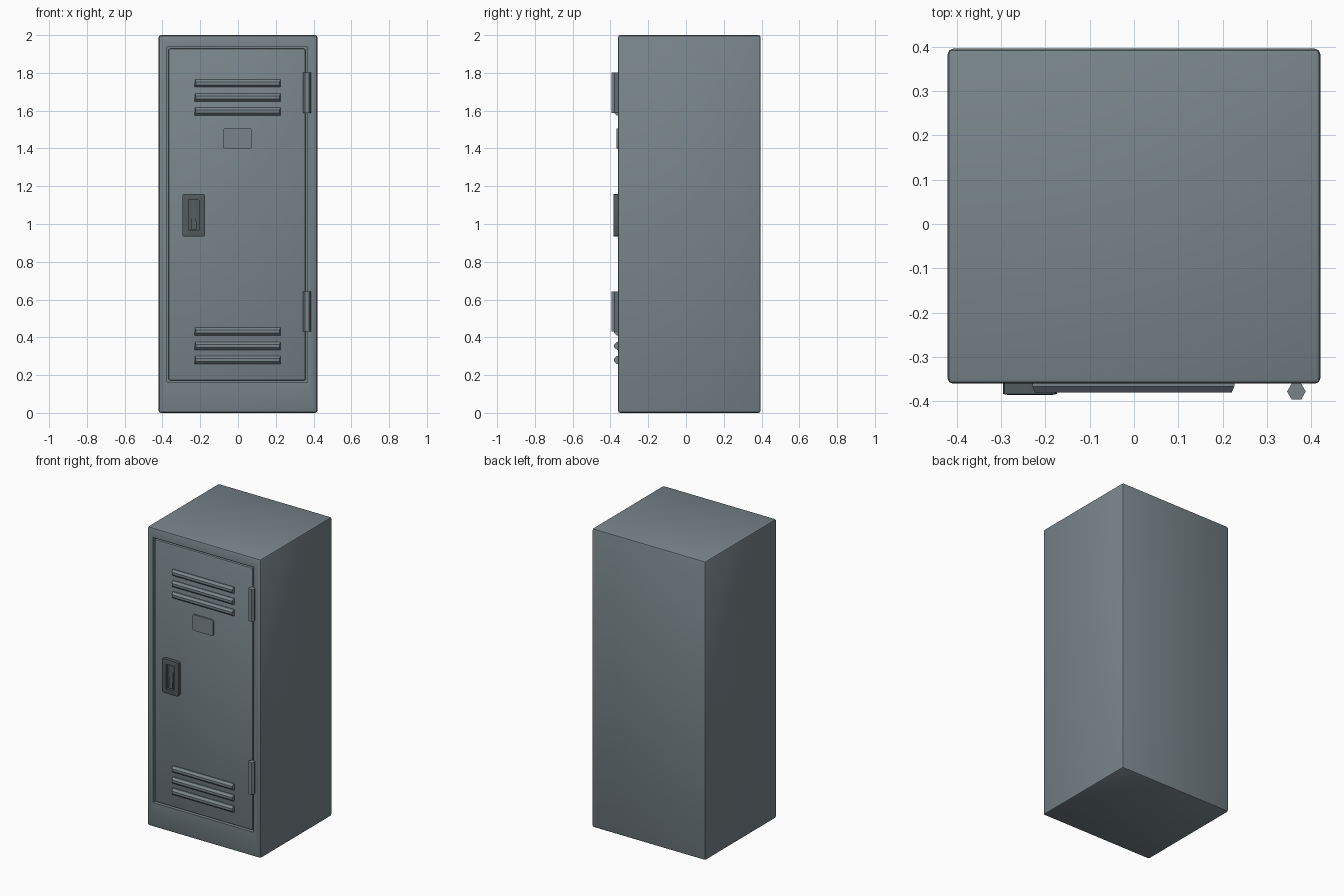
import bpy, bmesh, math
from mathutils import Vector, Matrix

default = bpy.data.objects.get("Cube")
if default:
    bpy.data.objects.remove(default, do_unlink=True)

FRONT = -0.36


def material(name, color):
    m = bpy.data.materials.new(name)
    m.use_nodes = True
    m.diffuse_color = color
    m.node_tree.nodes["Principled BSDF"].inputs["Base Color"].default_value = color
    return m


steel = material("blue grey steel", (0.19, 0.235, 0.255, 1))
dark = material("dark grey handle", (0.085, 0.105, 0.11, 1))


def finish(name, bm, mat):
    bmesh.ops.recalc_face_normals(bm, faces=bm.faces)
    mesh = bpy.data.meshes.new(name)
    bm.to_mesh(mesh)
    bm.free()
    mesh.materials.append(mat)
    ob = bpy.data.objects.new(name, mesh)
    bpy.context.collection.objects.link(ob)
    bpy.ops.object.select_all(action="DESELECT")
    ob.select_set(True)
    bpy.context.view_layer.objects.active = ob
    bpy.ops.object.shade_smooth_by_angle(angle=math.radians(35))
    return ob


def box(lo, hi, bevel=0.0, segments=2, edge_rule=lambda e: True):
    bm = bmesh.new()
    lo, hi = Vector(lo), Vector(hi)
    bmesh.ops.create_cube(bm, size=1)
    for v in bm.verts:
        v.co = Vector(a + (b - a) * (c + 0.5) for a, b, c in zip(lo, hi, v.co))
    if bevel:
        bmesh.ops.bevel(bm, geom=[e for e in bm.edges if edge_rule(e)], offset=bevel,
                        segments=segments, affect="EDGES", profile=0.5)
    return bm


def along_y(e):
    return abs((e.verts[0].co - e.verts[1].co).normalized().y) > 0.9


def front_face(bm):
    bm.normal_update()
    return max((f for f in bm.faces if f.normal.y < -0.99), key=lambda f: f.calc_area())


def recess(bm, x0, x1, z0, z1, depth):
    """Cut a rectangular pocket into the front face and return its floor."""
    face = front_face(bm)
    bmesh.ops.inset_individual(bm, faces=[face], thickness=0.012)
    c = face.calc_center_median()
    for v in face.verts:
        v.co.x = x0 if v.co.x < c.x else x1
        v.co.z = z0 if v.co.z < c.z else z1
    floor = bmesh.ops.extrude_discrete_faces(bm, faces=[face])["faces"][0]
    bmesh.ops.translate(bm, verts=floor.verts, vec=(0, depth, 0))
    return floor


# Cabinet with a shallow pocket for the door
bm = box((-0.42, FRONT, 0), (0.42, 0.395, 2), 0.012)
recess(bm, -0.377, 0.367, 0.163, 1.937, 0.03)
finish("cabinet", bm, steel)

# Door
finish("door", box((-0.368, FRONT + 0.001, 0.172), (0.358, FRONT + 0.035, 1.928), 0.008), steel)

# Louvres: long ribs with a faceted half-round section
for label, top in (("upper", 1.745), ("lower", 0.43)):
    for i in range(3):
        z = top - 0.075 * i
        bm = bmesh.new()
        section = [(0.01, -0.021), (-0.006, -0.021), (-0.02, -0.008),
                   (-0.02, 0.008), (-0.006, 0.021), (0.01, 0.021)]
        rib = bm.faces.new([bm.verts.new((-0.229, FRONT + y, z + h)) for y, h in section])
        ext = bmesh.ops.extrude_face_region(bm, geom=[rib])["geom"]
        bmesh.ops.translate(bm, verts=[v for v in ext if isinstance(v, bmesh.types.BMVert)],
                            vec=(0.455, 0, 0))
        # Taper both ends at the front
        for v in bm.verts:
            if v.co.y < FRONT - 0.01:
                v.co.x -= math.copysign(0.006, v.co.x)
        finish(f"{label}_louvre_{i + 1}", bm, steel)

# Label plate with rounded corners
finish("label_plate", box((-0.08, FRONT - 0.009, 1.4), (0.075, FRONT + 0.01, 1.506),
                          0.012, 3, along_y), steel)

# Hinges: six-sided barrels
for label, z0, z1 in (("upper", 1.588, 1.802), ("lower", 0.43, 0.643)):
    bm = bmesh.new()
    bmesh.ops.create_cone(bm, cap_ends=True, segments=6, radius1=0.021, radius2=0.021,
                          depth=z1 - z0,
                          matrix=Matrix.Translation((0.366, FRONT - 0.0175, (z0 + z1) / 2))
                          @ Matrix.Rotation(math.radians(30), 4, "Z"))
    finish(f"{label}_hinge", bm, steel)

# Handle housing with a finger pocket
bm = box((-0.295, FRONT - 0.023, 0.933), (-0.174, FRONT + 0.02, 1.16), 0.012, 2, along_y)
face = front_face(bm)
bmesh.ops.inset_individual(bm, faces=[face], thickness=0.01, depth=0.002)
bmesh.ops.inset_individual(bm, faces=[face], thickness=0.022)
bmesh.ops.inset_individual(bm, faces=[face], thickness=0.003, depth=-0.02)
finish("handle_housing", bm, dark)

# Latch lever: a wedge that narrows and sinks toward its top
bm = box((-0.25, FRONT - 0.018, 0.97), (-0.219, FRONT, 1.125))
for v in bm.verts:
    if v.co.z > 1:
        v.co.x += 0.007 if v.co.x < -0.235 else -0.007
        if v.co.y < FRONT - 0.01:
            v.co.y = FRONT - 0.005
finish("latch_lever", bm, dark)
